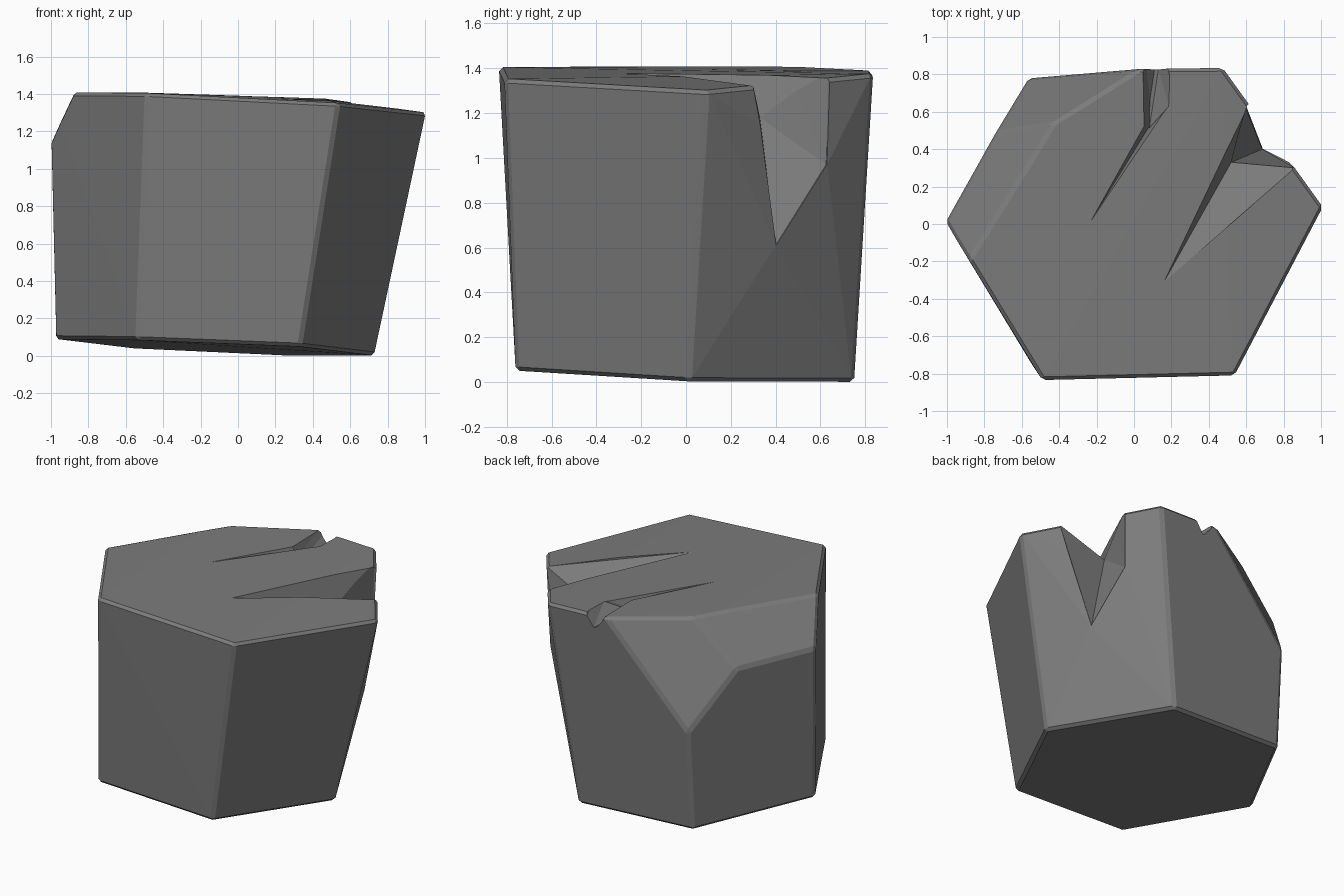
import bpy, bmesh
from math import radians
from mathutils import Vector

if "Cube" in bpy.data.objects:
    bpy.data.objects.remove(bpy.data.objects["Cube"])


def hull(bm, tidy=True):
    """Wrap the points in a clean convex solid."""
    bmesh.ops.delete(bm, geom=bm.edges[:], context='EDGES_FACES')
    bmesh.ops.convex_hull(bm, input=bm.verts[:])
    loose = [v for v in bm.verts if not v.link_faces]
    bmesh.ops.delete(bm, geom=loose, context='VERTS')
    bmesh.ops.recalc_face_normals(bm, faces=bm.faces[:])
    if tidy:
        bmesh.ops.dissolve_limit(bm, angle_limit=radians(1.0),
                                 verts=bm.verts[:], edges=bm.edges[:])


def make_object(name, bm):
    me = bpy.data.meshes.new(name)
    bm.to_mesh(me)
    bm.free()
    ob = bpy.data.objects.new(name, me)
    bpy.context.collection.objects.link(ob)
    return ob


# Leaning six-sided column, with a slight bulge on the notched side
bottom = [(-.54, -.76, .085), (.335, -.76, .05), (.735, .01, .002),
          (.295, .75, .0), (-.565, .735, .04), (-.98, -.015, .09)]
top = [(-.49, -.835, 1.405), (.54, -.81, 1.352), (1.012, .09, 1.30),
       (.475, .835, 1.375), (-.56, .825, 1.41), (-1.012, .02, 1.41)]
bulge = [(.60, .63, .97), (.69, .40, .61)]
bm = bmesh.new()
for p in bottom + top + bulge:
    bm.verts.new(p)
bmesh.ops.convex_hull(bm, input=bm.verts[:])

# Two broken-off faces on the back left corner
for co, no in [((-.43, .54, 1.405), (-.354, .578, .275)),
               ((-.43, .54, 1.405), (-.663, .413, .625))]:
    bmesh.ops.bisect_plane(bm, geom=bm.verts[:] + bm.edges[:] + bm.faces[:],
                           plane_co=co, plane_no=no, clear_outer=True)
    hull(bm)

# Narrow worn edges
sharp = [e for e in bm.edges if e.calc_face_angle(0) > radians(22)]
bmesh.ops.bevel(bm, geom=sharp, offset=.018, offset_type='OFFSET',
                segments=1, profile=.5, affect='EDGES')
bmesh.ops.triangulate(bm, faces=bm.faces[:])
rock = make_object("rock_column", bm)

# Dark grey stone
stone = bpy.data.materials.new("dark_stone")
stone.diffuse_color = (.2, .2, .2, 1)
stone.use_nodes = True
stone.node_tree.nodes["Principled BSDF"].inputs["Base Color"].default_value = stone.diffuse_color
rock.data.materials.append(stone)


def cut(name, rim, low, out):
    """Wedge cut: rim points rise above the top, all points may extend outward."""
    cb = bmesh.new()
    up = [(x, y, 1.7) for x, y, z in rim]
    pts = [Vector(p) for p in rim + low + up]
    if out:
        pts += [p + Vector(out) for p in pts]
    for p in pts:
        cb.verts.new(p)
    hull(cb, tidy=False)
    cutter = make_object(name, cb)
    cutter.data.materials.append(stone)
    cutter.hide_render = True
    mod = rock.modifiers.new(name, 'BOOLEAN')
    mod.operation = 'DIFFERENCE'
    mod.solver = 'EXACT'
    mod.object = cutter
    bpy.context.view_layer.objects.active = rock
    bpy.ops.object.modifier_apply(modifier=name)
    bpy.data.objects.remove(cutter)


# Large crack: shallow tapering groove, then a deep notch in the side
cut("side_groove", [(.16, -.31, 1.378), (.612, .64, 1.366), (.86, .30, 1.322)],
    [(.52, .33, 1.18)], None)
cut("side_notch", [(.612, .64, 1.366), (.86, .30, 1.322), (.522, .332, 1.2)],
    [(.52, .33, 1.18), (.595, .625, .97), (.685, .40, .61)], (.3, .21, 0))

# Small shallow crack running to the back edge
cut("back_groove", [(-.24, 0, 1.40), (.05, .52, 1.395), (.19, .64, 1.39)],
    [(.08, .52, 1.31)], None)
cut("back_notch", [(.052, .513, 1.393), (.188, .632, 1.388),
                   (.047, .821, 1.393), (.167, .823, 1.388)],
    [(.082, .514, 1.313), (.13, .825, 1.295)], (.003, .15, -.004))
